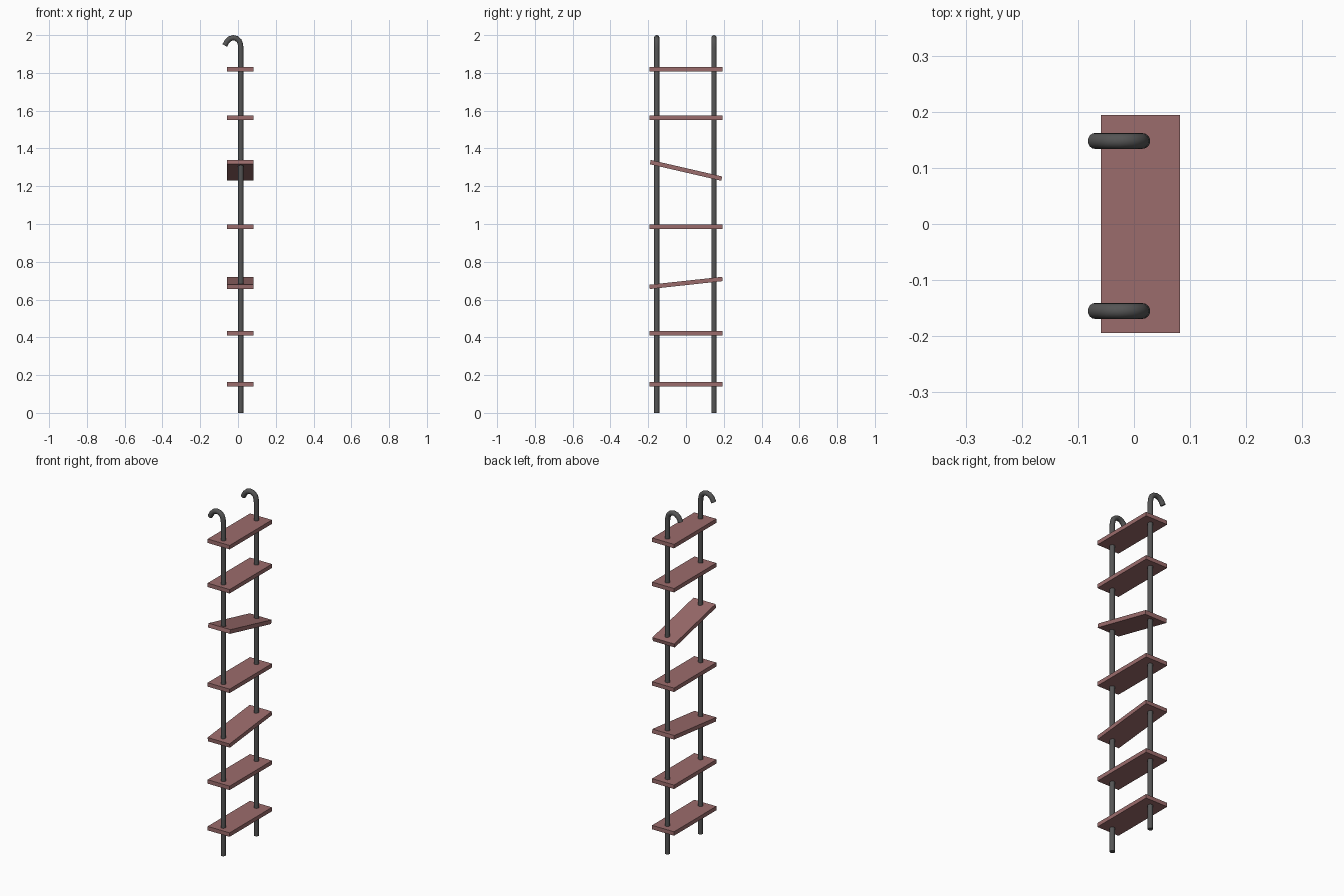
import bpy
from math import radians

if "Cube" in bpy.data.objects:
    bpy.data.objects.remove(bpy.data.objects["Cube"])


def material(name, color):
    m = bpy.data.materials.new(name)
    m.diffuse_color = color
    m.use_nodes = True
    m.node_tree.nodes["Principled BSDF"].inputs["Base Color"].default_value = m.diffuse_color
    return m


metal = material("dark_metal", (0.09, 0.09, 0.09, 1))
wood = material("red_wood", (0.33, 0.15, 0.15, 1))

# Hooked rails: a straight pole curling over at the top (x, z)
PATH = [(0.015, 0), (0.015, 1.93), (0.0125, 1.953), (0.006, 1.97), (-0.008, 1.982),
        (-0.025, 1.986), (-0.043, 1.981), (-0.058, 1.967), (-0.070, 1.945)]


def rail(name, y):
    curve = bpy.data.curves.new(name, 'CURVE')
    curve.dimensions = '3D'
    curve.bevel_depth = 0.014
    curve.bevel_resolution = 6
    curve.use_fill_caps = True
    spline = curve.splines.new('POLY')
    spline.points.add(len(PATH) - 1)
    for point, (x, z) in zip(spline.points, PATH):
        point.co = (x, y, z, 1)
    obj = bpy.data.objects.new(name, curve)
    bpy.context.collection.objects.link(obj)
    bpy.ops.object.select_all(action='DESELECT')
    obj.select_set(True)
    bpy.context.view_layer.objects.active = obj
    bpy.ops.object.convert(target='MESH')
    obj = bpy.context.object
    bpy.ops.object.shade_smooth_by_angle(angle=radians(40))
    obj.data.materials.clear()
    obj.data.materials.append(metal)


rail("rail_near", -0.155)
rail("rail_far", 0.148)

# Plank steps, two of them hanging crooked: (height, tilt in degrees)
STEPS = [(0.151, 0), (0.422, 0), (0.688, 6.2), (0.985, 0),
         (1.284, -13), (1.563, 0), (1.819, 0)]
for i, (z, tilt) in enumerate(STEPS, 1):
    bpy.ops.mesh.primitive_cube_add(size=1, location=(0.0115, 0, z),
                                    rotation=(radians(tilt), 0, 0))
    step = bpy.context.object
    step.name = f"step_{i}"
    step.scale = (0.141, 0.388, 0.023)
    step.data.materials.append(wood)
